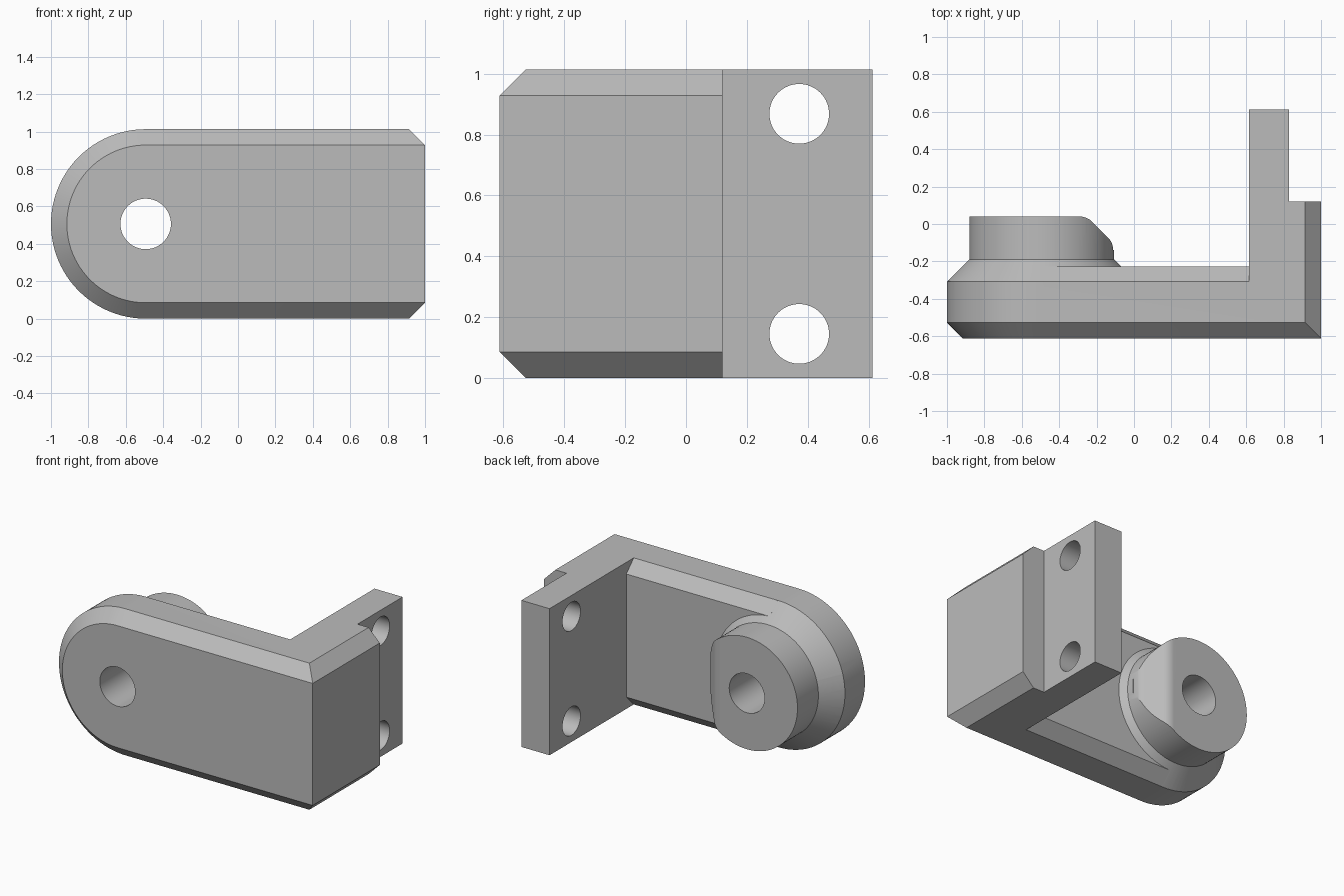
import bpy, bmesh, math
from mathutils import Matrix

if "Cube" in bpy.data.objects:
    bpy.data.objects.remove(bpy.data.objects["Cube"])

H = 1.013                  # bracket height
R = H / 2                  # radius of the rounded end
CX, CZ = -1 + R, H / 2     # axis of the boss
FRONT, BACK = -0.612, 0.612
C = 0.085                  # chamfer size
PAD_Y, BOSS_Y = -0.227, 0.04
SEG = 96

grey = bpy.data.materials.new("metal grey")
grey.use_nodes = True
colour = (0.5, 0.5, 0.5, 1)
grey.diffuse_color = colour
grey.node_tree.nodes["Principled BSDF"].inputs["Base Color"].default_value = colour


def loft(name, loops):
    """Closed solid through matching loops of points."""
    bm = bmesh.new()
    rings = [[bm.verts.new(p) for p in loop] for loop in loops]
    n = len(rings[0])
    for a, b in zip(rings, rings[1:]):
        for i in range(n):
            j = (i + 1) % n
            bm.faces.new((a[i], a[j], b[j], b[i]))
    bm.faces.new(rings[0])
    bm.faces.new(rings[-1])
    bmesh.ops.remove_doubles(bm, verts=bm.verts, dist=1e-5)
    bmesh.ops.recalc_face_normals(bm, faces=bm.faces)
    mesh = bpy.data.meshes.new(name)
    bm.to_mesh(mesh)
    bm.free()
    mesh.materials.append(grey)
    ob = bpy.data.objects.new(name, mesh)
    bpy.context.collection.objects.link(ob)
    return ob


def box(name, x0, x1, y0, y1, z0, z1):
    return loft(name, [[(x0, y0, z), (x1, y0, z), (x1, y1, z), (x0, y1, z)]
                       for z in (z0, z1)])


def circle(r, y):
    return [(CX + r * math.cos(t), y, CZ + r * math.sin(t))
            for t in (math.tau * i / SEG for i in range(SEG))]


def cut(target, tool):
    """Subtract the tool and throw it away."""
    mod = target.modifiers.new("cut", 'BOOLEAN')
    mod.operation, mod.solver, mod.object = 'DIFFERENCE', 'EXACT', tool
    bpy.context.view_layer.objects.active = target
    bpy.ops.object.modifier_apply(modifier=mod.name)
    bpy.data.objects.remove(tool)


def outline(y, inset, corner):
    """Round-ended plate outline with bevelled right corners."""
    r, n = R - inset, SEG // 2
    pts = [(CX + r * math.cos(t), y, CZ + r * math.sin(t))
           for t in (math.pi / 2 + math.pi * i / n for i in range(n + 1))]
    low, high = CZ - r, CZ + r
    step = C - inset
    return pts + [(1 - corner, y, low), (1, y, low + step),
                  (1, y, high - step), (1 - corner, y, high)]


# Outer envelope with the chamfered front
bracket = loft("angle_bracket", [outline(FRONT, C, 0), outline(FRONT + C, 0, C),
                                 outline(BACK, 0, C)])

# Step beside the mounting flange
cut(bracket, box("flange_step", 0.83, 1.2, 0.12, 1, -1, 2))

# Boss on a conical foot
foot_y = -0.308
boss = loft("boss", [circle(R + 0.09, foot_y - 0.09), circle(0.387, foot_y + R - 0.387),
                     circle(0.387, BOSS_Y)])

# Rounded slanted relief on the boss
edge, rad = -0.112, 0.092
k = rad * math.sin(math.pi / 4)
arc = [math.pi / 4 * i / 8 for i in range(9)]
ax, ay = -0.29, BOSS_Y - rad
bx, by = edge - rad, -0.138
profile = [(ax + rad * math.sin(t), ay + rad * math.cos(t)) for t in arc]
profile += [(bx + rad * math.cos(t), by + rad * math.sin(t)) for t in reversed(arc)]
profile += [(0.1, by), (0.1, 0.2), (ax, 0.2)]
cut(boss, loft("boss_relief", [[(x, y, z) for x, y in profile] for z in (-1, 2)]))

# Chamfered back of the arm
pad_r = R - (PAD_Y - foot_y)
pad = loft("arm_back", [[(x, y, CZ + s * r) for x, s in
                         ((CX + 0.01, -1), (0.8, -1), (0.8, 1), (CX + 0.01, 1))]
                        for y, r in ((foot_y - 0.07, R + 0.07), (PAD_Y, pad_r))])

# Open space behind the arm, leaving pad and boss standing
pocket = box("pocket", -1.3, 0.615, foot_y - 0.025, 1, -0.3, 1.3)
cut(pocket, pad)
cut(pocket, boss)
cut(bracket, pocket)

# Pivot hole through arm and boss
cut(bracket, loft("pivot_hole", [circle(0.135, y) for y in (-1, 1)]))

# Two bolt holes through the flange
for z in (0.145, H - 0.145):
    ring = [(0.372 + 0.098 * math.cos(math.tau * i / 64),
             z + 0.098 * math.sin(math.tau * i / 64)) for i in range(64)]
    cut(bracket, loft("bolt_hole", [[(x, y, zz) for y, zz in ring] for x in (0.4, 1.2)]))

# Smooth curved surfaces, crisp edges
bpy.ops.object.select_all(action='DESELECT')
bracket.select_set(True)
bpy.context.view_layer.objects.active = bracket
bpy.ops.object.shade_smooth_by_angle(angle=math.radians(25))
